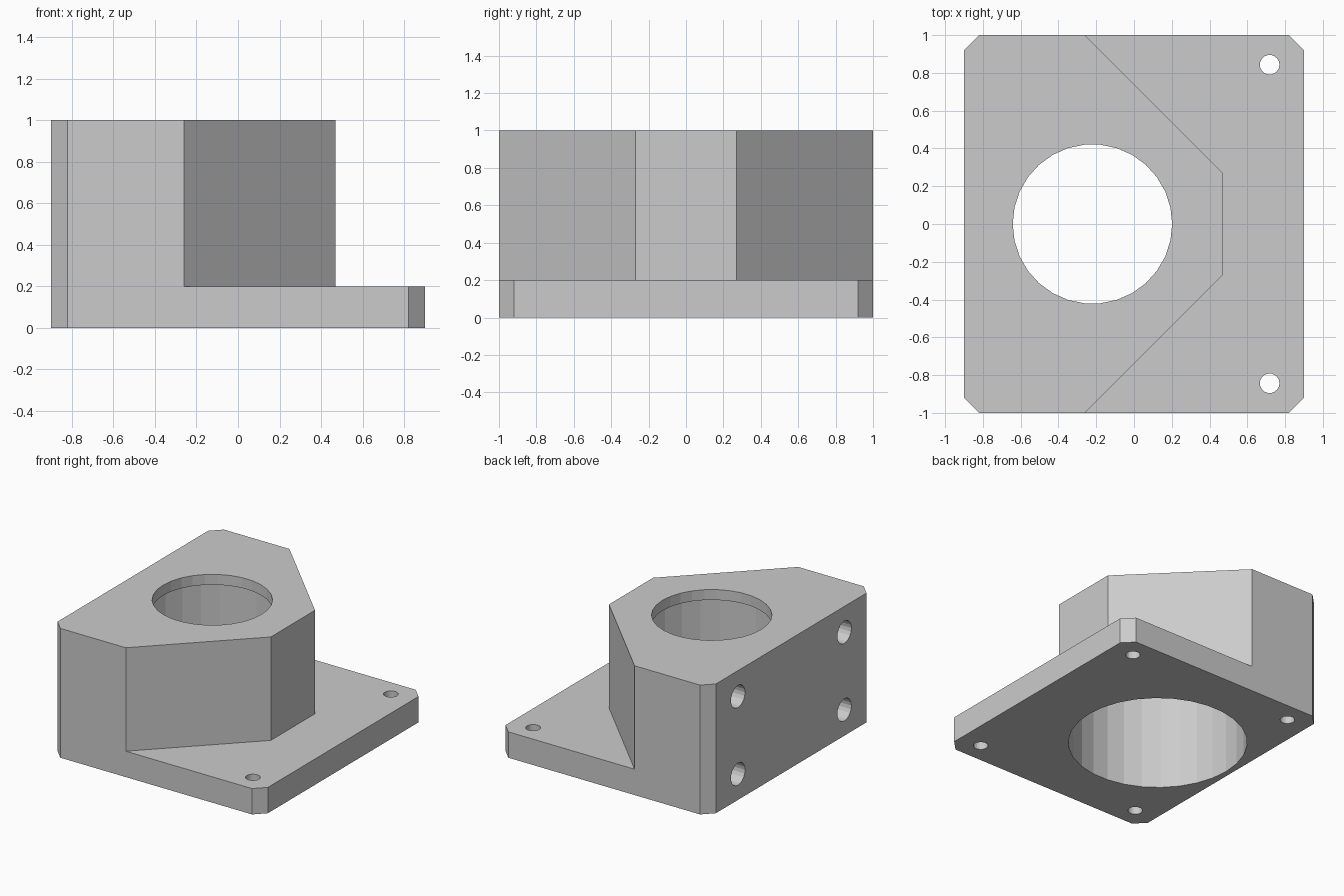
import bpy, bmesh
from math import cos, sin, tau, pi
from mathutils import Matrix

if "Cube" in bpy.data.objects:
    bpy.data.objects.remove(bpy.data.objects["Cube"])


def prism(name, outline, z0, z1):
    """Straight extrusion of a 2D outline between two heights."""
    bm = bmesh.new()
    face = bm.faces.new([bm.verts.new((x, y, z0)) for x, y in outline])
    top = bmesh.ops.extrude_face_region(bm, geom=[face])["geom"]
    verts = [v for v in top if isinstance(v, bmesh.types.BMVert)]
    bmesh.ops.translate(bm, verts=verts, vec=(0, 0, z1 - z0))
    bmesh.ops.recalc_face_normals(bm, faces=bm.faces)
    mesh = bpy.data.meshes.new(name)
    bm.to_mesh(mesh)
    bm.free()
    obj = bpy.data.objects.new(name, mesh)
    bpy.context.collection.objects.link(obj)
    return obj


def circle(r, n, cx=0, cy=0):
    return [(cx + r * cos(tau * i / n), cy + r * sin(tau * i / n)) for i in range(n)]


def cut(target, cutter):
    """Subtract the cutter, bake the result and remove the cutter."""
    cutter.hide_render = True
    mod = target.modifiers.new("cut", 'BOOLEAN')
    mod.operation = 'DIFFERENCE'
    mod.solver = 'EXACT'
    mod.object = cutter
    bpy.context.view_layer.objects.active = target
    bpy.ops.object.modifier_apply(modifier=mod.name)
    bpy.data.objects.remove(cutter)


# Full block with chamfered vertical corners
X, Y, C = 0.9, 1.0, 0.08
block = prism("bearing_mount", [
    (-X, -Y + C), (-X + C, -Y), (X - C, -Y), (X, -Y + C),
    (X, Y - C), (X - C, Y), (-X + C, Y), (-X, Y - C)], 0, 1)

# Remove the corner above the base plate, leaving the angled tower
cut(block, prism("tower_cutter", [
    (-0.46, -1.2), (0.47, -0.27), (0.47, 0.27), (-0.46, 1.2),
    (1.2, 1.2), (1.2, -1.2)], 0.2, 1.2))

# Wide bore from below, narrower opening through the top lip
cut(block, prism("bore_cutter", circle(0.637, 30, -0.22), -0.1, 0.92))
cut(block, prism("lip_cutter", circle(0.422, 30, -0.22), 0.8, 1.1))

for s in (-1, 1):
    # Plate holes: through at the front edge, blind under the tower
    for x in (-0.718, 0.718):
        cut(block, prism("plate_hole_cutter", circle(0.052, 18, x, s * 0.843), -0.1, 0.4))
    # Blind mounting holes in the flat side
    for z in (0.2, 0.8):
        hole = prism("side_hole_cutter", circle(0.086, 20), -0.1, 0.3)
        hole.matrix_world = Matrix.Translation((-X, s * 0.65, z)) @ Matrix.Rotation(pi / 2, 4, 'Y')
        cut(block, hole)
